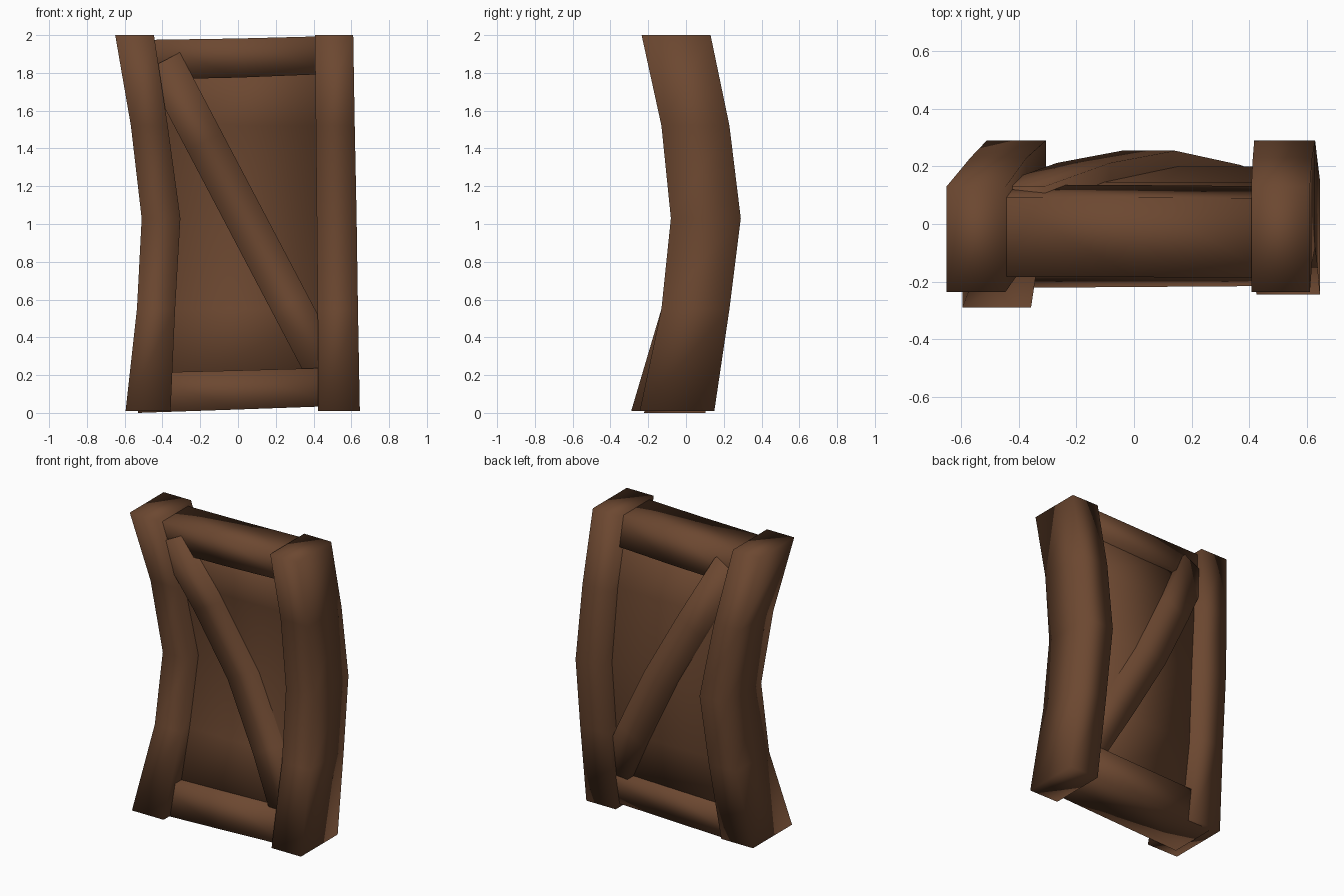
import bpy, bmesh, math
from mathutils import Vector

if "Cube" in bpy.data.objects:
    bpy.data.objects.remove(bpy.data.objects["Cube"])

wood = bpy.data.materials.new("brown wood")
wood.diffuse_color = (0.15, 0.064, 0.03, 1)
wood.use_nodes = True
wood.node_tree.nodes["Principled BSDF"].inputs["Base Color"].default_value = wood.diffuse_color

# Bowed centre line: depth y as a function of height z
BOW = [(0, -0.06), (0.55, 0.05), (1.03, 0.105), (1.52, 0.05), (2, -0.05)]


def bow(z):
    z = min(max(z, 0), 2)
    for (z0, y0), (z1, y1) in zip(BOW, BOW[1:]):
        if z <= z1:
            return y0 + (y1 - y0) * (z - z0) / (z1 - z0)


def loft(name, rings):
    """Skin a row of four-cornered rings into a closed, smooth-shaded beam."""
    bm = bmesh.new()
    rows = [[bm.verts.new(p) for p in r] for r in rings]
    for a, b in zip(rows, rows[1:]):
        for i in range(4):
            j = (i + 1) % 4
            bm.faces.new((a[i], a[j], b[j], b[i]))
    bm.faces.new(rows[0])
    bm.faces.new(rows[-1])
    bmesh.ops.recalc_face_normals(bm, faces=bm.faces)
    for f in bm.faces:
        f.smooth = True
    me = bpy.data.meshes.new(name)
    bm.to_mesh(me)
    bm.free()
    me.materials.append(wood)
    ob = bpy.data.objects.new(name, me)
    bpy.context.collection.objects.link(ob)
    return ob


def upright(name, sections):
    """Sections are (z, x0, x1, y0, y1) from bottom to top."""
    loft(name, [[(x0, y0, z), (x1, y0, z), (x1, y1, z), (x0, y1, z)]
                for z, x0, x1, y0, y1 in sections])


def rail(name, stations, half):
    """Stations are (x, z_low, z_high); depth follows the bow."""
    loft(name, [[(x, bow(a) - half, a), (x, bow(a) + half, a),
                 (x, bow(b) + half, b), (x, bow(b) - half, b)]
                for x, a, b in stations])


# Side posts
upright("left_post", [(0.01, -0.595, -0.357, -0.29, 0.13),
                      (0.55, -0.535, -0.333, -0.13, 0.23),
                      (1.03, -0.51, -0.305, -0.08, 0.29),
                      (1.52, -0.567, -0.372, -0.13, 0.23),
                      (2.0, -0.65, -0.445, -0.235, 0.13)])
upright("right_post", [(0.01, 0.424, 0.645, -0.245, 0.15),
                       (0.55, 0.422, 0.635, -0.13, 0.23),
                       (1.03, 0.417, 0.628, -0.08, 0.29),
                       (1.52, 0.412, 0.618, -0.13, 0.23),
                       (2.0, 0.407, 0.61, -0.235, 0.13)])

# Cross rails
rail("top_rail", [(-0.46, 1.765, 1.975), (0, 1.775, 1.982), (0.5, 1.795, 1.995)], 0.138)
rail("bottom_rail", [(-0.53, 0.0, 0.212), (0, 0.018, 0.225), (0.53, 0.037, 0.24)], 0.162)

# Thin bowed panel inside the frame
upright("panel", [(z, -0.42, 0.5, bow(z) - 0.095, bow(z) + 0.095)
                  for z in (0.1, 0.55, 1.03, 1.52, 1.9)])

# Diagonal brace, showing on both sides of the panel
top, bottom = Vector((-0.40, 0, 1.86)), Vector((0.50, 0, 0.15))
side = Vector((0.885, 0, 0.466)) * 0.104
brace = []
for i in range(5):
    p = top.lerp(bottom, i / 4)
    d = Vector((0, 0.152, 0))
    p.y = bow(p.z)
    brace.append([p - side - d, p + side - d, p + side + d, p - side + d])
loft("diagonal_brace", brace)
